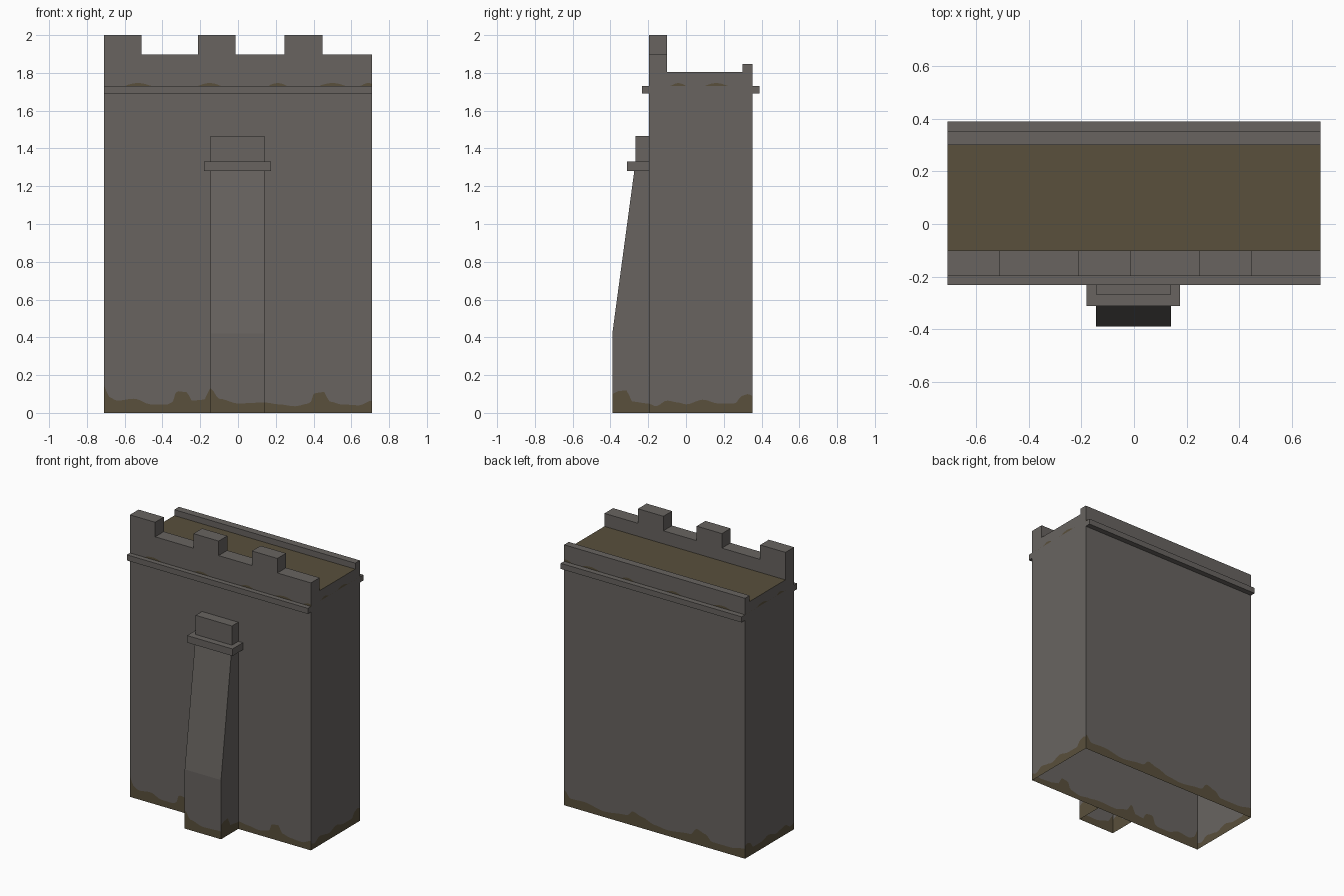
import bpy, bmesh, math

if "Cube" in bpy.data.objects:
    bpy.data.objects.remove(bpy.data.objects["Cube"])


def material(name, rgb):
    m = bpy.data.materials.new(name)
    m.diffuse_color = (*rgb, 1)
    m.use_nodes = True
    m.node_tree.nodes["Principled BSDF"].inputs["Base Color"].default_value = m.diffuse_color
    return m


STONE = material("grey stone", (0.138, 0.127, 0.118))
MOSS = material("brown moss", (0.100, 0.080, 0.045))
W, FRONT, BACK = 0.71, -0.197, 0.352      # half width, wall planes
FLOOR, LEDGE = 1.805, 1.73                # walkway height, top of string course


def finish(name, bm):
    me = bpy.data.meshes.new(name)
    bmesh.ops.remove_doubles(bm, verts=bm.verts, dist=1e-5)
    bm.to_mesh(me)
    bm.free()
    ob = bpy.data.objects.new(name, me)
    me.materials.append(STONE)
    me.materials.append(MOSS)
    bpy.context.collection.objects.link(ob)
    return ob


def sample(points, s):
    """Eased height along a list of (position, height)."""
    if s <= points[0][0]:
        return points[0][1]
    for (a, ha), (b, hb) in zip(points, points[1:]):
        if s <= b:
            t = (s - a) / (b - a)
            return ha + (hb - ha) * t * t * (3 - 2 * t)
    return points[-1][1]


def wall(bm, p0, p1, top, moss, axis, spots=()):
    """Upright wall with a mossy foot and small moss spots above the ledge."""
    n = max(8, int(math.dist(p0, p1) / 0.014))
    cols = []
    for i in range(n + 1):
        t = i / n
        x, y = (p0[k] + (p1[k] - p0[k]) * t for k in (0, 1))
        s = (x, y)[axis]
        zs = [0, sample(moss, s)]
        if top > LEDGE:
            bump = max([0.016 * max(0, 1 - ((s - c) / r) ** 2) for c, r in spots] + [0.0005])
            zs += [LEDGE, LEDGE + bump]
        zs.append(top)
        cols.append([bm.verts.new((x, y, z)) for z in zs])
    for a, b in zip(cols, cols[1:]):
        for k in range(len(a) - 1):
            f = bm.faces.new((a[k], b[k], b[k + 1], a[k + 1]))
            f.material_index = 1 - k % 2


def prism(name, profile, axis, lo, hi, open_edges=()):
    """Extrude a profile (xz for axis 1, yz for axis 0) from lo to hi."""
    bm = bmesh.new()

    def ring(d):
        return [bm.verts.new((u, d, z) if axis else (d, u, z)) for u, z in profile]
    a, b = ring(lo), ring(hi)
    bm.faces.new(a)
    bm.faces.new(b[::-1])
    n = len(a)
    for i in range(n):
        if i not in open_edges:
            j = (i + 1) % n
            bm.faces.new((a[j], a[i], b[i], b[j]))
    bmesh.ops.recalc_face_normals(bm, faces=bm.faces)
    return finish(name, bm)


def box(name, x0, x1, y0, y1, z0, z1, open_edges=()):
    return prism(name, [(x0, z0), (x1, z0), (x1, z1), (x0, z1)], 1, y0, y1, open_edges)


# Moss outlines along each wall
front_moss = [(-.71, .15), (-.685, .085), (-.64, .065), (-.55, .075), (-.46, .045),
              (-.37, .045), (-.345, .06), (-.325, .115), (-.27, .11), (-.245, .065),
              (-.18, .07), (-.145, .13), (-.1, .075), (0, .05), (.14, .055), (.22, .045),
              (.3, .035), (.38, .05), (.405, .105), (.455, .11), (.485, .06), (.55, .045),
              (.64, .04), (.71, .065)]
side_moss = [(-.39, .10), (-.36, .115), (-.315, .12), (-.285, .06), (-.2, .05), (-.16, .035),
             (-.1, .065), (-.04, .055), (0, .045), (.09, .07), (.17, .05), (.26, .05),
             (.295, .09), (.33, .10), (.352, .09)]
back_moss = [(-.71, .07), (-.6, .05), (-.45, .05), (-.4, .09), (-.33, .11), (-.28, .06),
             (-.1, .04), (0, .05), (.1, .08), (.17, .10), (.22, .06), (.4, .04), (.55, .065),
             (.66, .06), (.71, .11)]

# Hollow wall body, open underneath
bm = bmesh.new()
long_spots = [(-.53, .07), (-.15, .06), (.21, .05), (.5, .07), (.69, .04)]
side_spots = [(-.04, .04), (.16, .06)]
wall(bm, (-W, FRONT), (W, FRONT), FLOOR, front_moss, 0, long_spots)
wall(bm, (W, FRONT), (W, BACK), FLOOR, side_moss, 1, side_spots)
wall(bm, (W, BACK), (-W, BACK), FLOOR, back_moss, 0, long_spots)
wall(bm, (-W, BACK), (-W, FRONT), FLOOR, side_moss, 1, side_spots)
finish("wall_body", bm)

# Mossy walkway
bm = bmesh.new()
f = bm.faces.new([bm.verts.new(v) for v in (
    (-W, -.1, FLOOR), (W, -.1, FLOOR), (W, .3, FLOOR), (-W, .3, FLOOR))])
f.material_index = 1
finish("walkway", bm)

# Crenellated front parapet and low rear kerb
outline = [(-W, FLOOR), (W, FLOOR), (W, 1.897)]
for right, left in ((.447, .247), (-.014, -.212), (-.512, -W)):
    outline += [(right, 1.897), (right, 2.0), (left, 2.0)]
    if left > -W:
        outline.append((left, 1.897))
prism("front_parapet", outline, 1, FRONT, -.1, (0,))
box("rear_kerb", -W, W, .3, BACK, FLOOR, 1.847, (0,))

# String courses
box("front_string_course", -W, W, -.232, FRONT, 1.69, LEDGE)
box("rear_string_course", -W, W, BACK, .39, 1.69, LEDGE)

# Buttress: mossy upright foot, sloped shaft, cap and top block
L, R, B = -.145, .14, -.39
bm = bmesh.new()
wall(bm, (L, FRONT), (L, B), .42, side_moss, 1)
wall(bm, (L, B), (R, B), .42, front_moss, 0)
wall(bm, (R, B), (R, FRONT), .42, side_moss, 1)
for f in bm.faces:
    if f.normal.z > .5:
        f.normal_flip()
bmesh.ops.reverse_faces(bm, faces=[f for f in bm.faces if False])
finish("buttress_foot", bm)
prism("buttress_shaft", [(FRONT, .42), (B, .42), (-.274, 1.28), (FRONT, 1.28)], 0, L, R, (0, 2, 3))
box("buttress_cap", -.18, .176, -.313, FRONT, 1.28, 1.33)
box("buttress_top", L, R, -.268, FRONT, 1.33, 1.466, (0,))
